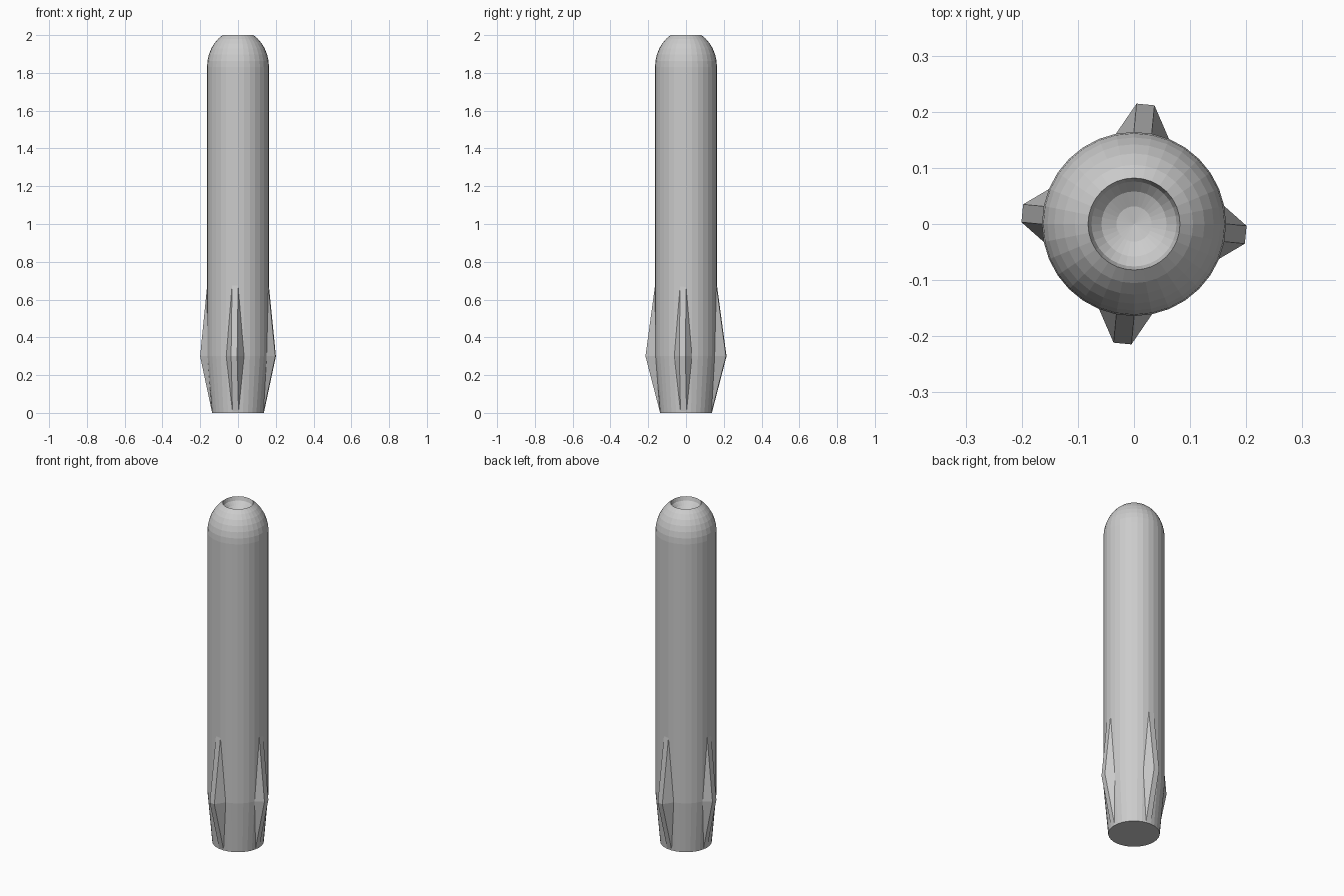
import bpy, bmesh, math
from mathutils import Matrix, Vector

if "Cube" in bpy.data.objects:
    bpy.data.objects.remove(bpy.data.objects["Cube"])

SIDES = 32
R = 0.164


def finish(bm, name):
    bmesh.ops.recalc_face_normals(bm, faces=bm.faces)
    mesh = bpy.data.meshes.new(name)
    bm.to_mesh(mesh)
    bm.free()
    obj = bpy.data.objects.new(name, mesh)
    bpy.context.collection.objects.link(obj)
    return obj


def lathe(name, profile):
    bm = bmesh.new()
    verts = [bm.verts.new((r, 0, z)) for r, z in profile]
    edges = [bm.edges.new(p) for p in zip(verts, verts[1:])]
    bmesh.ops.spin(bm, geom=verts + edges, cent=(0, 0, 0), axis=(0, 0, 1),
                   angle=math.tau, steps=SIDES)
    bmesh.ops.remove_doubles(bm, verts=bm.verts, dist=0.0005)
    return finish(bm, name)


# Shaft: tapered foot, straight body, domed shoulder, hollow in the top
profile = [(0, 0), (0.138, 0), (R, 0.3)]
for i in range(7):
    a = math.radians(60 * i / 6)
    profile.append((R * math.cos(a), 1.83 + 0.196 * math.sin(a)))
for i in range(1, 5):
    a = math.radians(90 * i / 4)
    profile.append((0.082 * math.cos(a), 2.0 - 0.06 * math.sin(a)))
lathe("shaft", profile)


# Fins: bevelled ridges, widest and tallest where the foot taper starts
def fin(name, angle, reach):
    bm = bmesh.new()
    for s in (-1, 1):
        for x, y, z in ((reach, 0.016, 0.3), (0.156, 0.048, 0.3),
                        (0.161, 0.016, 0.69), (0.136, 0.016, 0.0),
                        (0.11, 0.04, 0.3), (0.11, 0.014, 0.66),
                        (0.11, 0.014, 0.02)):
            bm.verts.new(Vector((x, s * y, z)))
    bmesh.ops.convex_hull(bm, input=bm.verts)
    loose = [v for v in bm.verts if not v.link_faces]
    bmesh.ops.delete(bm, geom=loose, context='VERTS')
    bm.transform(Matrix.Rotation(math.radians(angle), 4, 'Z'))
    finish(bm, name)


for i, side in enumerate(("right", "back", "left", "front")):
    fin("fin_" + side, 90 * i - 5.5, 0.2 if i % 2 == 0 else 0.214)
